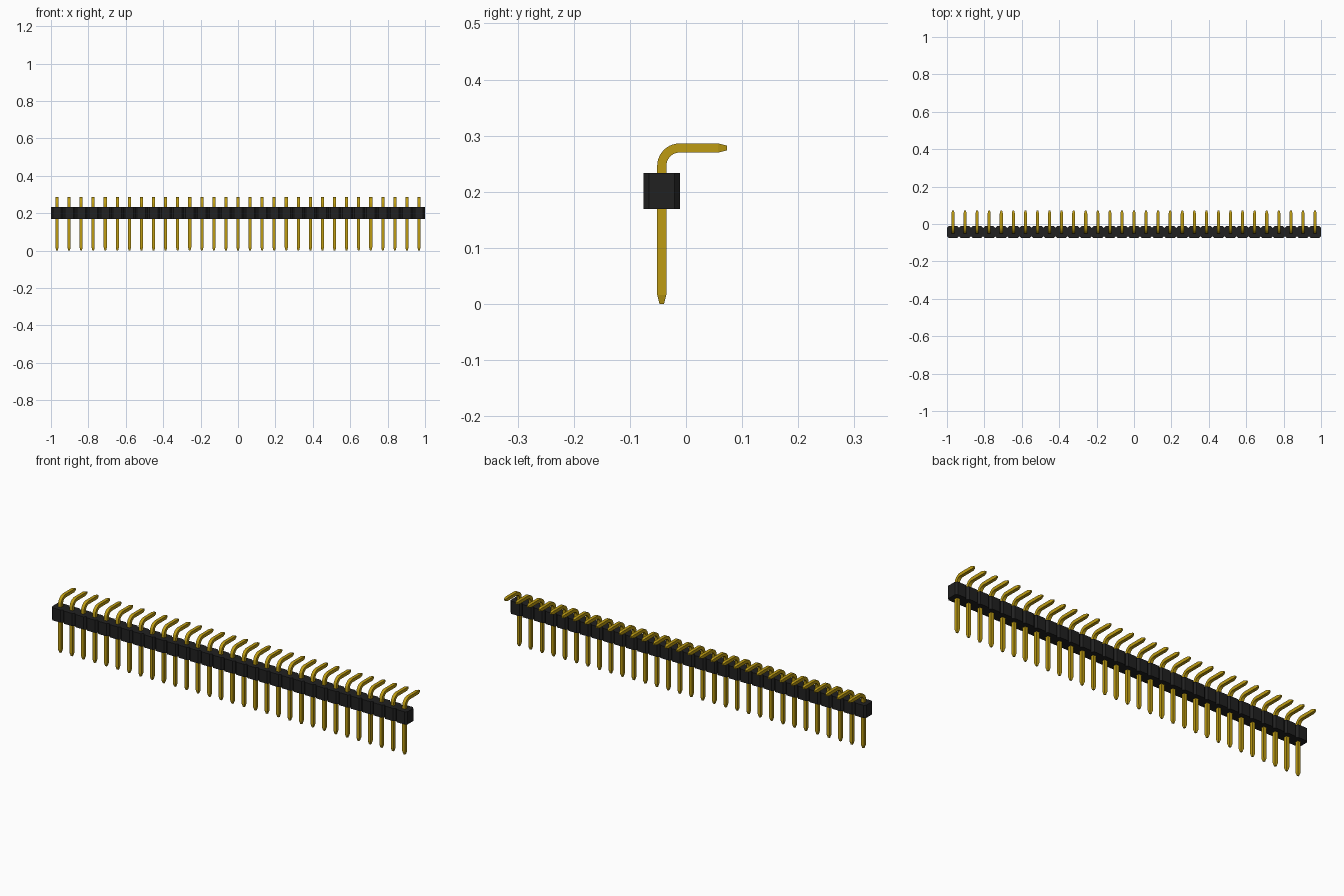
import bpy, bmesh, math
from mathutils import Vector

if "Cube" in bpy.data.objects:
    bpy.data.objects.remove(bpy.data.objects["Cube"], do_unlink=True)

COUNT = 31
PITCH = 2 / COUNT
PIN = 0.0163
PIN_Y = -0.0432
BODY_BOTTOM = 0.169
CHAMFER = PITCH * 0.15


def material(name, colour, roughness):
    mat = bpy.data.materials.new(name)
    mat.use_nodes = True
    mat.diffuse_color = (*colour, 1)
    shader = mat.node_tree.nodes["Principled BSDF"]
    shader.inputs["Base Color"].default_value = (*colour, 1)
    shader.inputs["Roughness"].default_value = roughness
    return mat


def finish(name, bm, mat):
    bmesh.ops.recalc_face_normals(bm, faces=bm.faces[:])
    mesh = bpy.data.meshes.new(name)
    bm.to_mesh(mesh)
    bm.free()
    mesh.materials.append(mat)
    obj = bpy.data.objects.new(name, mesh)
    bpy.context.collection.objects.link(obj)
    return obj


black = material("black plastic", (0.015, 0.015, 0.015), 0.6)
gold = material("gold metal", (0.51, 0.33, 0.006), 0.4)

# Housing: a row of chamfered blocks drawn as one outline and extruded upwards
half = PITCH / 2
front = []
for i in range(COUNT):
    x = -1 + i * PITCH
    front += [(x, CHAMFER - half), (x + CHAMFER, -half),
              (x + PITCH - CHAMFER, -half)]
front.append((1, CHAMFER - half))
outline = front + [(x, -y) for x, y in reversed(front)]

bm = bmesh.new()
base = bm.faces.new([bm.verts.new((x, y + PIN_Y, BODY_BOTTOM)) for x, y in outline])
top = bmesh.ops.extrude_face_region(bm, geom=[base])["geom"]
bmesh.ops.translate(bm, vec=(0, 0, PITCH),
                    verts=[v for v in top if isinstance(v, bmesh.types.BMVert)])
finish("housing", bm, black)

# Pin path: (y, z, direction angle, width), rising, bending back, then tapering
RADIUS, STEPS = 0.032, 10
END_Y, TOP_Z = 0.0735, 0.278
TAPER, TIP = 0.0163, PIN * 0.5
bend_y, bend_z = PIN_Y + RADIUS, TOP_Z - RADIUS
path = [(PIN_Y, 0, 0, TIP), (PIN_Y, TAPER, 0, PIN)]
for i in range(STEPS + 1):
    a = math.pi / 2 * i / STEPS
    path.append((bend_y - RADIUS * math.cos(a), bend_z + RADIUS * math.sin(a), a, PIN))
path += [(END_Y - TAPER, TOP_Z, math.pi / 2, PIN), (END_Y, TOP_Z, math.pi / 2, TIP)]

# Sweep a square section along the path
bm = bmesh.new()
rings = []
for y, z, a, width in path:
    normal = Vector((0, -math.cos(a), math.sin(a)))
    side = Vector((1, 0, 0))
    rings.append([bm.verts.new(Vector((0, y, z)) + (side * s + normal * n) * width / 2)
                  for s, n in ((-1, -1), (1, -1), (1, 1), (-1, 1))])
for a, b in zip(rings, rings[1:]):
    for k in range(4):
        m = (k + 1) % 4
        bm.faces.new((a[k], a[m], b[m], b[k]))
bm.faces.new(rings[0])
bm.faces.new(rings[-1])
pins = finish("pins", bm, gold)
pins.location.x = -1 + half

bpy.context.view_layer.objects.active = pins
pins.select_set(True)
bpy.ops.object.shade_smooth_by_angle(angle=math.radians(12))

# Repeat the pin along the housing
row = pins.modifiers.new("row", 'ARRAY')
row.count = COUNT
row.use_relative_offset = False
row.use_constant_offset = True
row.constant_offset_displace = (PITCH, 0, 0)
